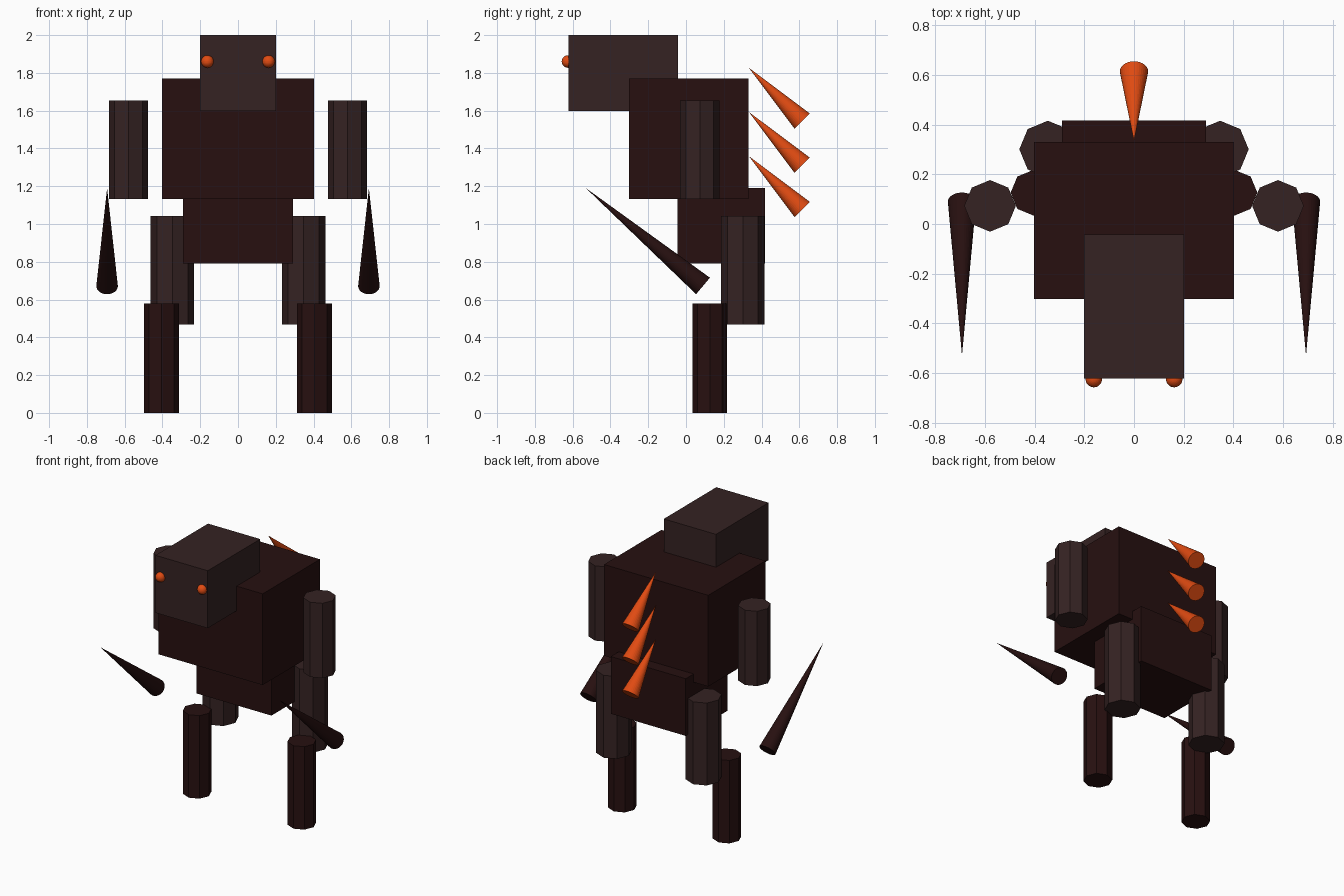
import bpy
from mathutils import Vector

cube = bpy.data.objects.get("Cube")
if cube:
    bpy.data.objects.remove(cube, do_unlink=True)


def material(name, rgb):
    m = bpy.data.materials.new(name)
    m.use_nodes = True
    m.diffuse_color = (*rgb, 1)
    m.node_tree.nodes["Principled BSDF"].inputs["Base Color"].default_value = (*rgb, 1)
    return m


dark = material("dark_maroon", (0.02, 0.005, 0.005))
grey = material("brown_grey", (0.035, 0.016, 0.016))
orange = material("glowing_orange", (0.75, 0.07, 0.006))


def finish(name, mat):
    ob = bpy.context.object
    ob.name = name
    ob.data.materials.append(mat)
    return ob


def box(name, low, high, mat):
    low, high = Vector(low), Vector(high)
    bpy.ops.mesh.primitive_cube_add(size=1, location=(low + high) / 2)
    ob = finish(name, mat)
    ob.scale = high - low


def limb(name, x, y, bottom, top, radius, mat):
    bpy.ops.mesh.primitive_cylinder_add(vertices=8, radius=radius, depth=top - bottom,
                                        location=(x, y, (bottom + top) / 2))
    finish(name, mat)


def spike(name, base, tip, radius, mat):
    base, tip = Vector(base), Vector(tip)
    axis = tip - base
    bpy.ops.mesh.primitive_cone_add(vertices=32, radius1=radius, radius2=0, depth=axis.length,
                                    location=(base + tip) / 2,
                                    rotation=axis.to_track_quat('Z', 'Y').to_euler())
    finish(name, mat)


# Torso, hips and head
box("torso", (-0.403, -0.303, 1.132), (0.403, 0.33, 1.77), dark)
box("hips", (-0.29, -0.045, 0.79), (0.29, 0.417, 1.19), dark)
box("head", (-0.202, -0.623, 1.598), (0.202, -0.043, 2.0), grey)

# Paired parts
for side, s in (("left", 1), ("right", -1)):
    limb(side + "_arm", s * 0.58, 0.073, 1.132, 1.655, 0.104, grey)
    limb(side + "_thigh", s * 0.347, 0.301, 0.467, 1.043, 0.115, grey)
    limb(side + "_shin", s * 0.405, 0.126, 0, 0.58, 0.092, dark)
    # Shoulder-level joint hidden parts are absent: claws float free of the arms
    spike(side + "_claw", (s * 0.693, 0.09, 0.672), (s * 0.693, -0.53, 1.19), 0.057, dark)
    bpy.ops.mesh.primitive_uv_sphere_add(segments=32, ring_count=16, radius=0.033,
                                         location=(s * 0.162, -0.625, 1.86))
    finish(side + "_eye", orange)

# Row of back spines
for i in range(3):
    drop = i * 0.234
    spike(f"back_spine_{i + 1}", (0, 0.615, 1.545 - drop), (0, 0.333, 1.827 - drop), 0.057, orange)
